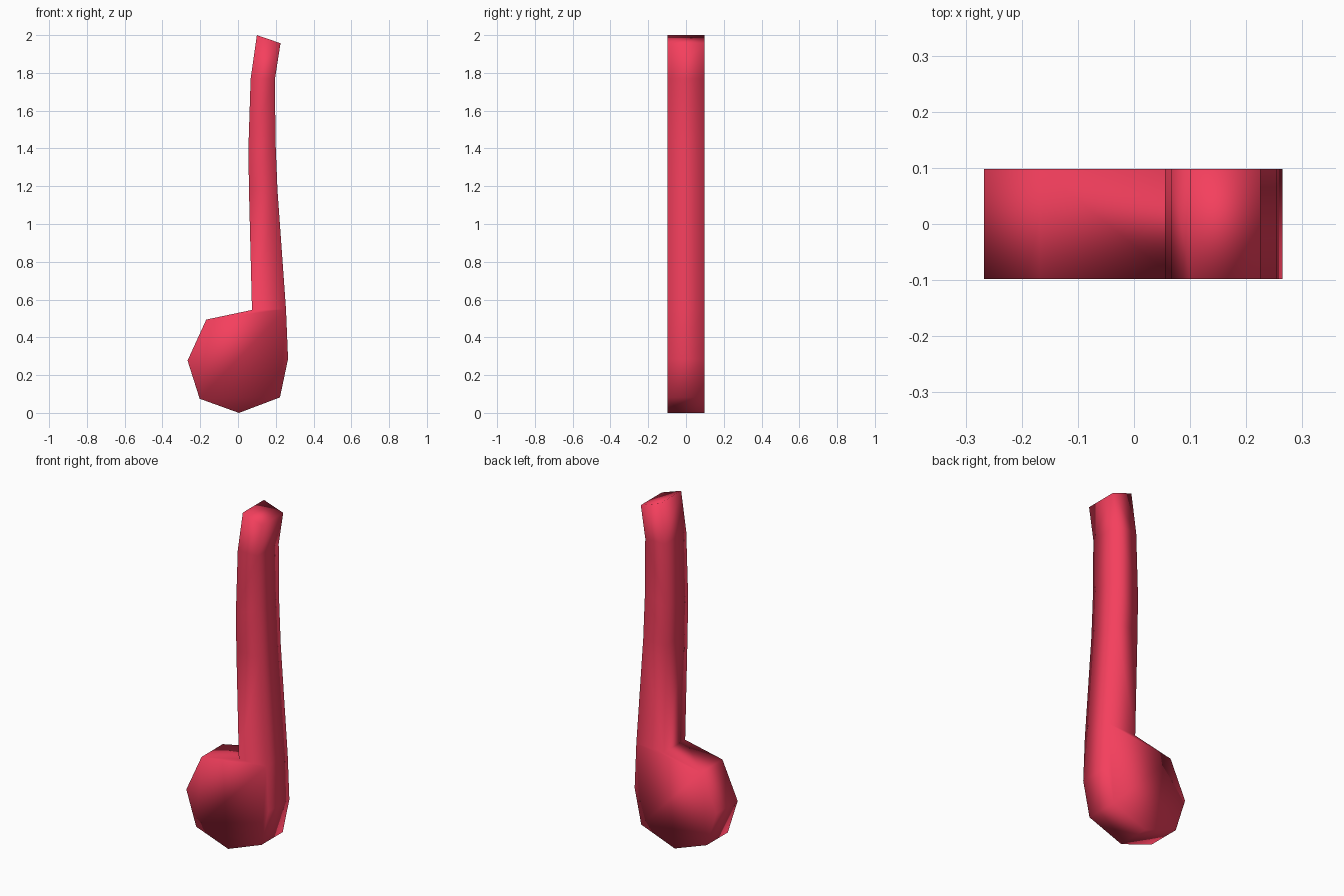
import bpy, bmesh

if "Cube" in bpy.data.objects:
    bpy.data.objects.remove(bpy.data.objects["Cube"])

# stem cross levels, bottom to top: (left x, z, right x, z)
STEM = [(0.074, 0.545, 0.254, 0.55), (0.058, 1.18, 0.209, 1.18),
        (0.055, 1.40, 0.198, 1.45), (0.067, 1.77, 0.196, 1.77),
        (0.10, 2.0, 0.225, 1.957)]
# bowl outline, from the stem's left foot round to its right foot
BOWL = [(-0.168, 0.494), (-0.267, 0.277), (-0.203, 0.075),
        (0.005, 0.0), (0.222, 0.082), (0.265, 0.286)]
HALF = 0.098

bm = bmesh.new()


def vert(x, z):
    return bm.verts.new((x, -HALF, z))


# flat front: stem strips and rounded bowl
left = [vert(a, b) for a, b, _, _ in STEM]
right = [vert(c, d) for _, _, c, d in STEM]
bowl = [vert(x, z) for x, z in BOWL]
for i in range(len(STEM) - 1):
    bm.faces.new((left[i], right[i], right[i + 1], left[i + 1]))
bm.faces.new([left[0]] + bowl + [right[0]])

# thickness front to back, keeping the front faces
front = bm.faces[:]
ext = bmesh.ops.extrude_face_region(bm, geom=front, use_keep_orig=True)
new = [g for g in ext["geom"] if isinstance(g, bmesh.types.BMVert)]
bmesh.ops.translate(bm, verts=new, vec=(0, 2 * HALF, 0))
bmesh.ops.recalc_face_normals(bm, faces=bm.faces[:])
for f in bm.faces:
    f.smooth = True

mesh = bpy.data.meshes.new("bowl_and_stem")
bm.to_mesh(mesh)
bm.free()
obj = bpy.data.objects.new("bowl_and_stem", mesh)
bpy.context.collection.objects.link(obj)

# red material
mat = bpy.data.materials.new("red")
mat.diffuse_color = (0.91, 0.05, 0.11, 1)
mat.use_nodes = True
mat.node_tree.nodes["Principled BSDF"].inputs["Base Color"].default_value = mat.diffuse_color
mesh.materials.append(mat)
